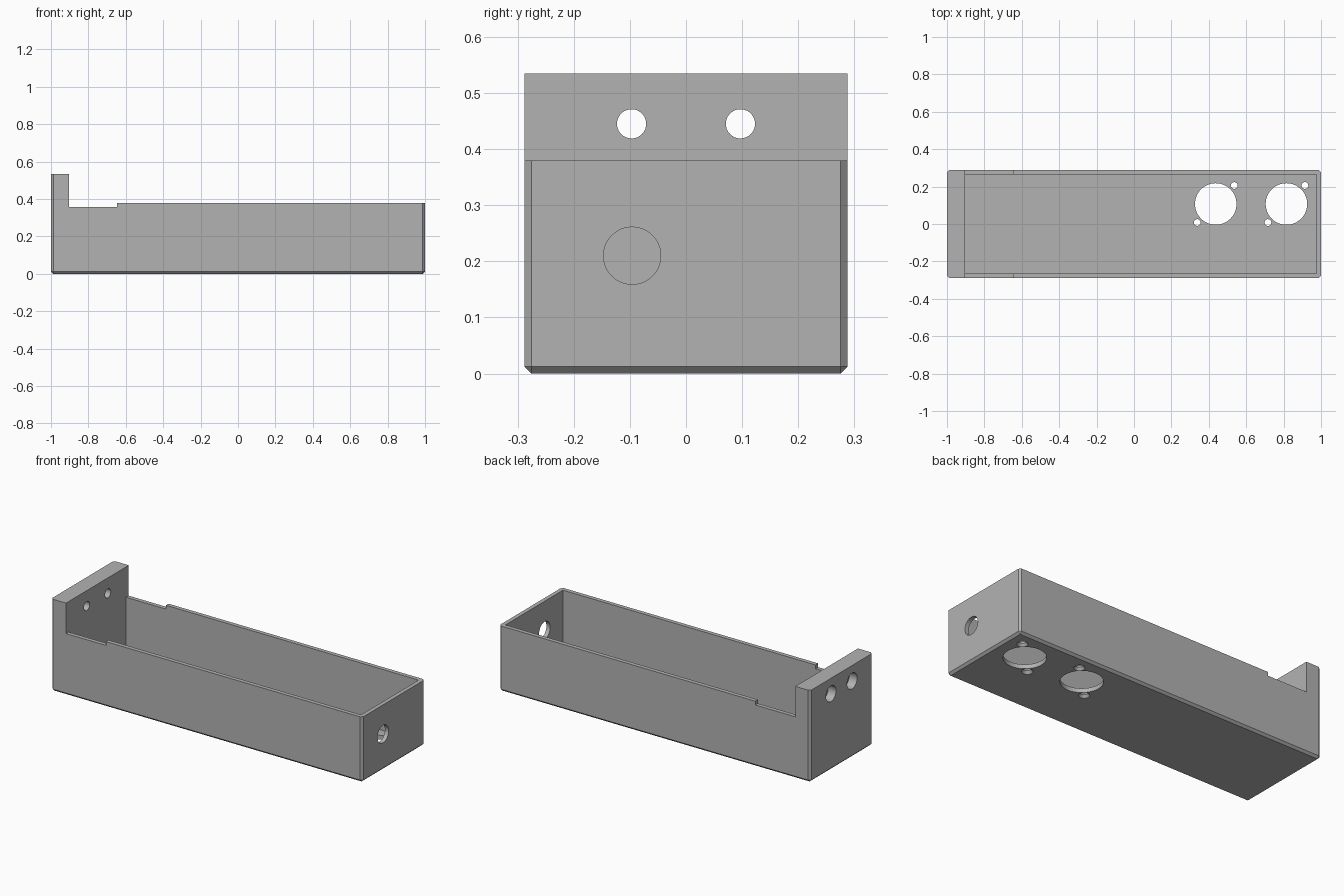
import bpy, bmesh, math
from mathutils import Matrix, Vector

if "Cube" in bpy.data.objects:
    bpy.data.objects.remove(bpy.data.objects["Cube"])

W, H, TOP = 0.288, 0.535, 0.38      # half width, end plate height, wall height
CHAMFER, FLOOR = 0.0125, 0.025
PLATE_X = -0.904                    # inner face of the thick end plate

grey = bpy.data.materials.new("grey plastic")
grey.diffuse_color = (0.45, 0.45, 0.45, 1)
grey.use_nodes = True
grey.node_tree.nodes["Principled BSDF"].inputs["Base Color"].default_value = grey.diffuse_color


def make(name, bm):
    bmesh.ops.recalc_face_normals(bm, faces=bm.faces)
    mesh = bpy.data.meshes.new(name)
    bm.to_mesh(mesh)
    bm.free()
    mesh.materials.append(grey)
    obj = bpy.data.objects.new(name, mesh)
    bpy.context.collection.objects.link(obj)
    return obj


def box(lo, hi):
    bm = bmesh.new()
    bmesh.ops.create_cube(bm, size=1)
    lo, hi = Vector(lo), Vector(hi)
    for v in bm.verts:
        v.co = (lo + hi) / 2 + v.co * (hi - lo)
    return bm


def cone(p, axis, r1, r2, length, segments=48):
    """Round cutter that starts at p and runs along +axis."""
    bm = bmesh.new()
    turn = Vector((0, 0, 1)).rotation_difference(Vector(axis)).to_matrix().to_4x4()
    place = Matrix.Translation(p) @ turn @ Matrix.Translation((0, 0, length / 2))
    bmesh.ops.create_cone(bm, cap_ends=True, segments=segments, radius1=r1,
                          radius2=r2, depth=length, matrix=place)
    return bm


# Outer block with chamfered upright and bottom edges
bm = box((-1, -W, 0), (1, W, H))
edges = [e for e in bm.edges
         if abs(e.verts[0].co.z - e.verts[1].co.z) > 0.1
         or all(v.co.z < 0.01 for v in e.verts)]
bmesh.ops.bevel(bm, geom=edges, offset=CHAMFER, segments=1, affect='EDGES')
tray = make("tray", bm)

cutters = [
    box((PLATE_X, -1, TOP), (2, 1, 1)),                       # above the walls
    box((PLATE_X, -1, 0.358), (-0.648, 1, 1)),                # step in the rims
    box((PLATE_X, -0.264, FLOOR), (0.976, 0.264, 1)),         # cavity
    cone((0.9, -0.096, 0.21), (1, 0, 0), 0.051, 0.051, 0.3),  # cable hole
]
# Screw holes in the end plate, wider on the outside
for y in (-0.097, 0.097):
    cutters.append(cone((-1.1, y, 0.445), (1, 0, 0), 0.026, 0.026, 0.3))
    cutters.append(cone((-1.05, y, 0.445), (1, 0, 0), 0.046, 0.046, 0.1))
# Round floor openings, each with two countersunk screw holes
for x in (0.437, 0.815):
    cutters.append(cone((x, 0.107, -0.1), (0, 0, 1), 0.111, 0.111, 0.2, 64))
    for s in (-1, 1):
        p = (x + s * 0.099, 0.107 + s * 0.099)
        cutters.append(cone((*p, -0.1), (0, 0, 1), 0.018, 0.018, 0.2, 32))
        cutters.append(cone((*p, -0.005), (0, 0, 1), 0.033, 0.018, 0.02, 32))

# Cut everything out, then drop the cutters
for i, c in enumerate(cutters):
    cutter = make("cutter", c)
    mod = tray.modifiers.new("cut", 'BOOLEAN')
    mod.operation, mod.solver, mod.object = 'DIFFERENCE', 'EXACT', cutter
    bpy.context.view_layer.objects.active = tray
    bpy.ops.object.modifier_apply(modifier=mod.name)
    bpy.data.objects.remove(cutter)

tray.select_set(True)
bpy.ops.object.shade_smooth_by_angle(angle=math.radians(25))
